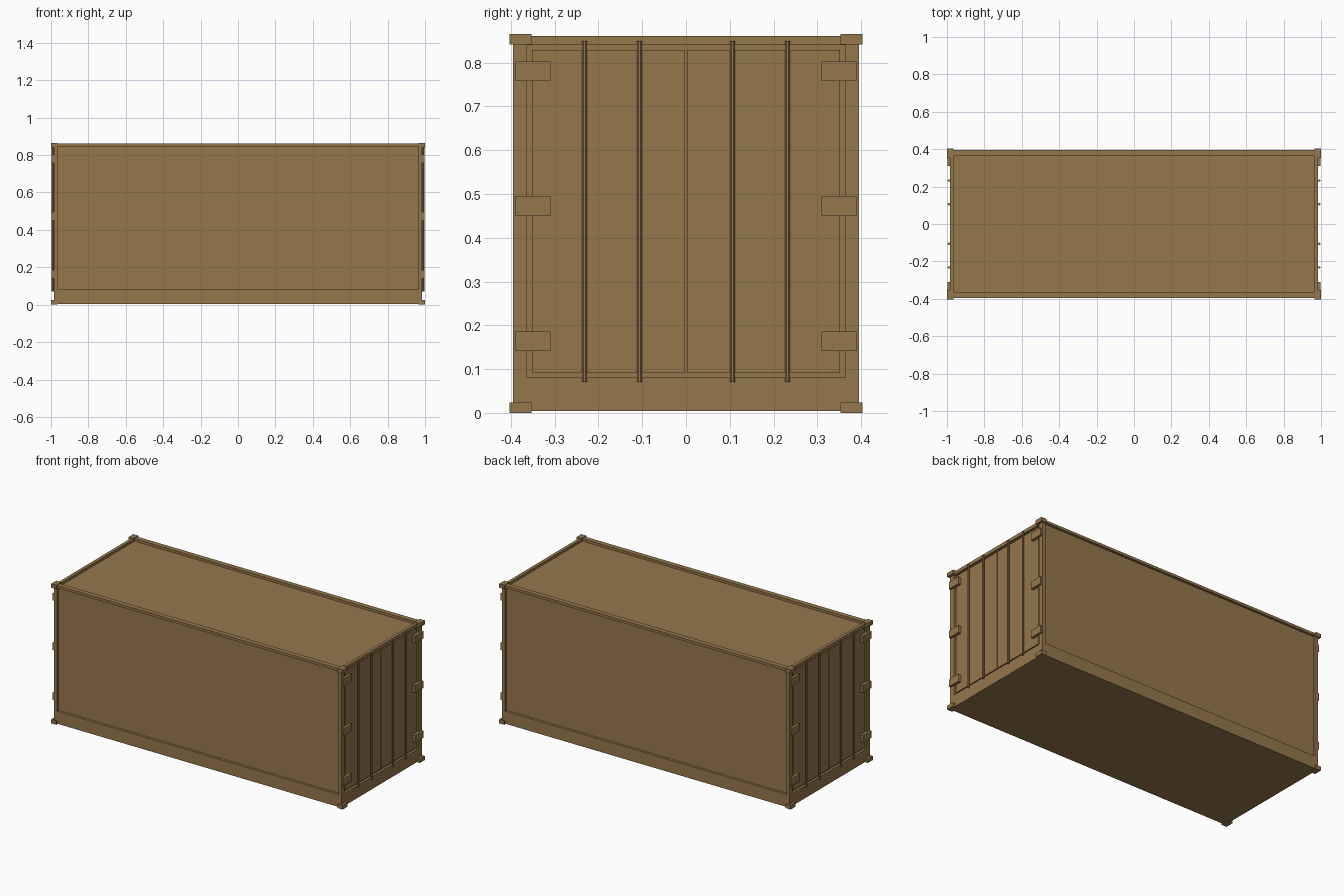
import bpy, math

if "Cube" in bpy.data.objects:
    bpy.data.objects.remove(bpy.data.objects["Cube"])

brown = bpy.data.materials.new("container_brown")
brown.diffuse_color = (0.30, 0.185, 0.073, 1)
brown.use_nodes = True
brown.node_tree.nodes["Principled BSDF"].inputs["Base Color"].default_value = brown.diffuse_color


def finish(name):
    o = bpy.context.object
    o.name = name
    o.data.materials.append(brown)
    return o


def box(name, x0, x1, y0, y1, z0, z1):
    bpy.ops.mesh.primitive_cube_add(size=1, location=((x0 + x1) / 2, (y0 + y1) / 2, (z0 + z1) / 2))
    o = finish(name)
    o.scale = (abs(x1 - x0), abs(y1 - y0), z1 - z0)
    bpy.ops.object.transform_apply(location=False, rotation=False, scale=True)
    return o


X, Y = 0.985, 0.395      # outer frame half sizes
XI, YI = 0.965, 0.364    # inner edge of the posts and rails

# recessed walls and roof, with the solid base sill
box("wall_core", -0.97, 0.97, -0.38, 0.38, 0.05, 0.846)
box("base_sill", -X, X, -Y, Y, 0.004, 0.081)

# top side rails
for s in (-1, 1):
    box("top_side_rail", -X, X, s * YI, s * Y, 0.845, 0.861)

for sx in (-1, 1):
    # header above the doors
    box("door_header", sx * XI, sx * X, -YI, YI, 0.84, 0.861)
    for sy in (-1, 1):
        # corner post and corner castings
        box("corner_post", sx * XI, sx * X, sy * YI, sy * Y, 0.081, 0.845)
        for z in (0.0, 0.841):
            box("corner_casting", sx * 0.965, sx * 1.0, sy * 0.353, sy * 0.403, z, z + 0.024)
        # door leaf inside the recess
        box("door_leaf", sx * 0.965, sx * 0.98, sy * 0.0025, sy * 0.352, 0.091, 0.829)
        # hinges
        for z in (0.141, 0.45, 0.758):
            box("hinge", sx * 0.972, sx * 0.998, sy * 0.31, sy * 0.39, z, z + 0.045)
        # locking bars
        for y in (0.106, 0.232):
            bpy.ops.mesh.primitive_cylinder_add(vertices=8, radius=0.0065, depth=0.78,
                                                location=(sx * 0.99, sy * y, 0.46),
                                                rotation=(0, 0, math.pi / 8))
            finish("locking_bar")
